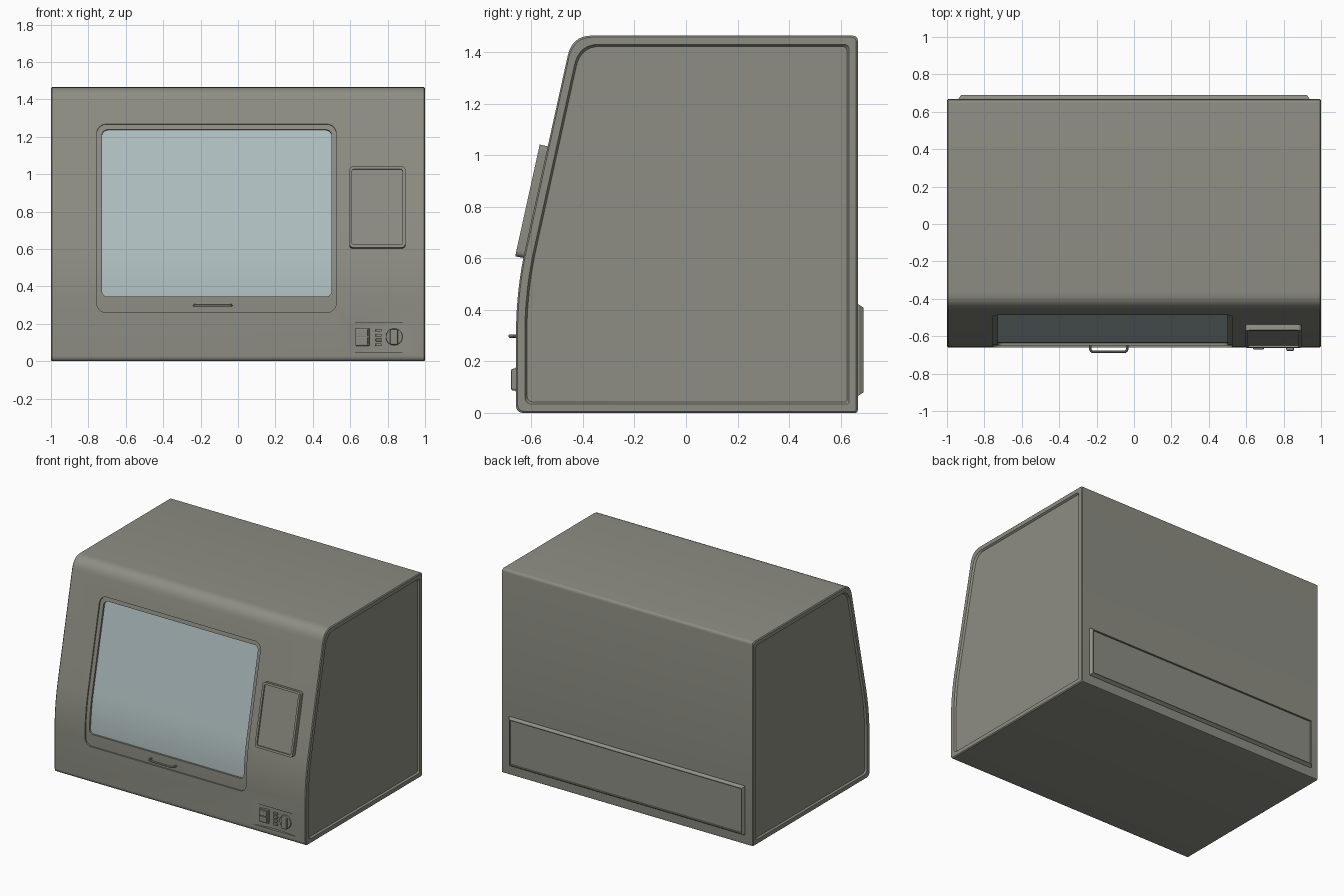
import bpy, bmesh, math
from mathutils import Vector

if "Cube" in bpy.data.objects:
    bpy.data.objects.remove(bpy.data.objects["Cube"], do_unlink=True)


def material(name, rgb):
    m = bpy.data.materials.new(name)
    m.use_nodes = True
    m.diffuse_color = (*rgb, 1)
    bsdf = next(n for n in m.node_tree.nodes if n.type == 'BSDF_PRINCIPLED')
    bsdf.inputs["Base Color"].default_value = (*rgb, 1)
    bsdf.inputs["Roughness"].default_value = 0.6
    return m


GREY = material("warm grey", (0.27, 0.27, 0.23))
GLASS = material("pale blue glass", (0.44, 0.53, 0.54))

TOP, BACK, FRONT = 1.465, 0.667, -0.66
SLOPE, BEND0, BEND1 = 0.22, 0.31, 0.64    # front leans back above the bend


def front_y(z):
    if z < BEND0:
        return FRONT
    if z < BEND1:
        return FRONT + SLOPE * (z - BEND0) ** 2 / (2 * (BEND1 - BEND0))
    return FRONT + SLOPE * (z - (BEND0 + BEND1) / 2)


def on_front(x, z, d):
    """Point at distance d outside the front surface."""
    s = (front_y(z + 0.001) - front_y(z - 0.001)) / 0.002
    n = Vector((0, -1, s)).normalized()
    return Vector((x, front_y(z), z)) + n * d


def loft(name, rings, mat):
    """Skin closed rings of equal length and cap both ends."""
    bm = bmesh.new()
    rows = [[bm.verts.new(p) for p in r] for r in rings]
    n = len(rows[0])
    for a, b in zip(rows, rows[1:]):
        for i in range(n):
            j = (i + 1) % n
            bm.faces.new((a[i], a[j], b[j], b[i]))
    bm.faces.new(rows[0])
    bm.faces.new(rows[-1])
    bmesh.ops.recalc_face_normals(bm, faces=bm.faces)
    me = bpy.data.meshes.new(name)
    bm.to_mesh(me)
    bm.free()
    ob = bpy.data.objects.new(name, me)
    bpy.context.collection.objects.link(ob)
    me.materials.append(mat)
    return ob


def front_panel(name, x0, x1, z0, z1, r, d0, d1, mat=GREY):
    """Rounded rectangle slab that follows the front between offsets d0 and d1."""
    arc = [math.radians(a) for a in range(0, 91, 15)]
    rows = [(z0 + r - r * math.cos(a), r - r * math.sin(a)) for a in arc]
    m = 24
    rows += [(z0 + r + (z1 - z0 - 2 * r) * i / m, 0) for i in range(1, m)]
    rows += [(z1 - r + r * math.sin(a), r - r * math.cos(a)) for a in arc]
    rings = [[on_front(x0 + k, z, d0), on_front(x1 - k, z, d0),
              on_front(x1 - k, z, d1), on_front(x0 + k, z, d1)] for z, k in rows]
    return loft(name, rings, mat)


def activate(ob):
    bpy.ops.object.select_all(action='DESELECT')
    ob.select_set(True)
    bpy.context.view_layer.objects.active = ob


def smooth(ob):
    activate(ob)
    bpy.ops.object.shade_smooth_by_angle(angle=math.radians(25))


def cut(ob, cutter):
    cutter.hide_render = True
    mod = ob.modifiers.new("cut", 'BOOLEAN')
    mod.operation, mod.solver, mod.object = 'DIFFERENCE', 'EXACT', cutter
    activate(ob)
    bpy.ops.object.modifier_apply(modifier=mod.name)
    bpy.data.objects.remove(cutter, do_unlink=True)


def bevel(ob, width, segments=2):
    mod = ob.modifiers.new("bevel", 'BEVEL')
    mod.width, mod.segments, mod.limit_method = width, segments, 'ANGLE'


def box(name, x0, x1, y0, y1, z0, z1, bev=0.003):
    ring = lambda z: [(x0, y0, z), (x1, y0, z), (x1, y1, z), (x0, y1, z)]
    ob = loft(name, [ring(z0), ring(z1)], GREY)
    bevel(ob, bev)
    return ob


def cylinder(name, x, y, z, r, depth, axis, n):
    bpy.ops.mesh.primitive_cylinder_add(
        vertices=n, radius=r, depth=depth, location=(x, y, z),
        rotation=(math.pi / 2 if axis == 'Y' else 0, 0, 0))
    ob = bpy.context.object
    ob.name = name
    ob.data.materials.append(GREY)
    return ob


# Casing: side profile, shrunk by d for the chamfer and the sunken side panels
def corner(a, c, b, n=8):
    a, c, b = Vector(a), Vector(c), Vector(b)
    return [a.lerp(c, t).lerp(c.lerp(b, t), t) for t in (i / n for i in range(n + 1))]


def profile(x, d):
    t, k, f = TOP - d, BACK - d, lambda z: front_y(z) + d * 1.01
    shape = corner((f(0) + .03, d), (f(0), d), (f(0), d + .03))
    shape += [Vector((f(z), z)) for z in
              (BEND0 + (BEND1 - BEND0) * i / 10 for i in range(11))]
    shape += corner((f(t - .08), t - .08), (f(t), t), (f(t) + .075, t))
    shape += corner((k - .02, t), (k, t), (k, t - .02), 4)
    shape += corner((k, d + .01), (k, d), (k - .01, d), 4)
    return [(x, p.x, p.y) for p in shape]


half = [(0.988, 0.042), (1.0, 0.034), (1.0, 0.006), (0.994, 0.0)]
rings = [profile(-x, d) for x, d in half] + [profile(x, d) for x, d in reversed(half)]
casing = loft("casing", rings, GREY)

# Sunken door, deeper window opening and shallow scoop for the controls
cut(casing, front_panel("door_cutter", -0.755, 0.525, 0.26, 1.268, 0.05, 0.03, -0.01))
cut(casing, front_panel("window_cutter", -0.727, 0.5, 0.345, 1.24, 0.03, 0.02, -0.027))
R = 0.82
cut(casing, cylinder("scoop_cutter", 0.753, FRONT + 0.018 - R, 0.127, R, 0.155, 'Z', 160))
smooth(casing)

# Window glass
smooth(front_panel("window_glass", -0.73, 0.503, 0.342, 1.243, 0.03, -0.024, -0.034, GLASS))

# Raised display housing with a sunken face
housing = front_panel("display_housing", 0.595, 0.895, 0.602, 1.035, 0.02, 0.032, -0.01)
cut(housing, front_panel("display_cutter", 0.61, 0.88, 0.617, 1.02, 0.01, 0.06, 0.022))
smooth(housing)

# Door handle: bent rod
cu = bpy.data.curves.new("door_handle", 'CURVE')
cu.dimensions, cu.bevel_depth, cu.bevel_resolution = '3D', 0.007, 3
cu.use_fill_caps = True
path = [(-.233, -.64), (-.233, -.672), (-.229, -.679), (-.222, -.683)]
path += [(-0.27 - x, y) for x, y in reversed(path)]
sp = cu.splines.new('POLY')
sp.points.add(len(path) - 1)
for p, (x, y) in zip(sp.points, path):
    p.co = (x, y, 0.298, 1)
handle = bpy.data.objects.new("door_handle", cu)
bpy.context.collection.objects.link(handle)
cu.materials.append(GREY)
activate(handle)
bpy.ops.object.convert(target='MESH')
smooth(bpy.context.object)

# Controls: rocker switches, small buttons and a dial
box("switch_frame", 0.628, 0.702, -0.662, -0.63, 0.082, 0.178)
for name, z in (("lower_rocker", 0.088), ("upper_rocker", 0.132)):
    box(name, 0.636, 0.694, -0.67, -0.64, z, z + 0.04)
for i in range(4):
    z = 0.088 + i * 0.0255
    box(f"button_{i + 1}", 0.736, 0.768, -0.656, -0.63, z - 0.007, z + 0.007, 0.002)
dial = cylinder("dial", 0.835, -0.645, 0.13, 0.045, 0.03, 'Y', 40)
bevel(dial, 0.003)
smooth(dial)
box("dial_grip", 0.814, 0.856, -0.679, -0.64, 0.086, 0.172, 0.008)


# Rear cover: tapered frame around a sunken plate
def rect(y, i):
    return [(-.937 + i, y, .068 + i), (.937 - i, y, .068 + i),
            (.937 - i, y, .42 - i), (-.937 + i, y, .42 - i)]


loft("rear_cover", [rect(0.66, 0), rect(0.672, 0), rect(0.69, 0.012),
                    rect(0.69, 0.018), rect(0.68, 0.018)], GREY)
